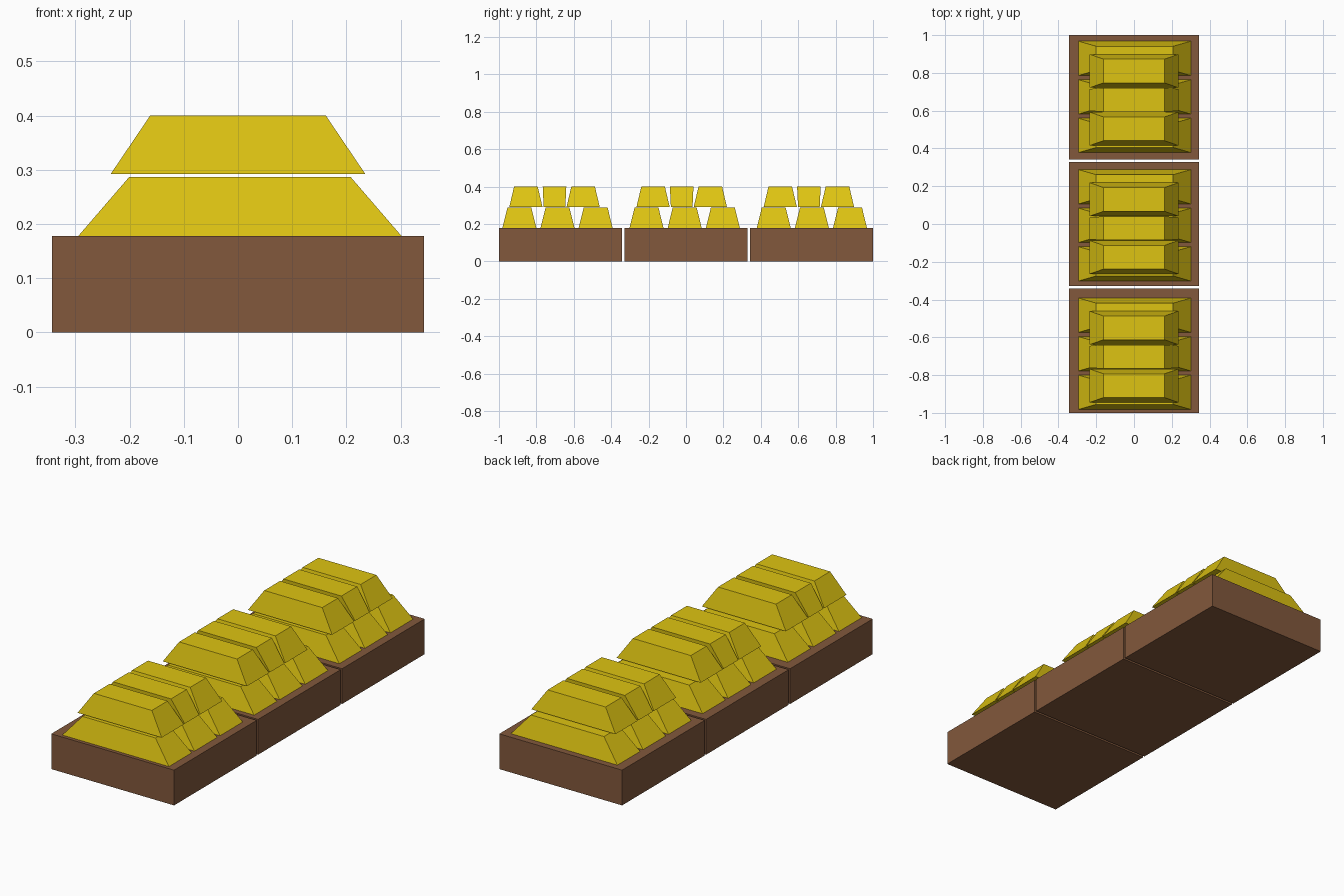
import bpy

if "Cube" in bpy.data.objects:
    bpy.data.objects.remove(bpy.data.objects["Cube"])


def material(name, rgb):
    m = bpy.data.materials.new(name)
    m.diffuse_color = (*rgb, 1)
    m.use_nodes = True
    m.node_tree.nodes["Principled BSDF"].inputs["Base Color"].default_value = m.diffuse_color
    return m


gold = material("gold", (0.73, 0.55, 0.006))
brown = material("brown_wood", (0.223, 0.098, 0.045))


def frustum(name, centre, base, top, z0, z1, mat):
    """Tapered block: base and top are (half x, half y)."""
    cx, cy = centre
    verts = [(cx + sx * hx, cy + sy * hy, z)
             for (hx, hy), z in ((base, z0), (top, z1))
             for sx, sy in ((-1, -1), (1, -1), (1, 1), (-1, 1))]
    faces = [(3, 2, 1, 0), (4, 5, 6, 7)]
    faces += [(i, (i + 1) % 4, (i + 1) % 4 + 4, i + 4) for i in range(4)]
    mesh = bpy.data.meshes.new(name)
    mesh.from_pydata(verts, [], faces)
    mesh.materials.append(mat)
    obj = bpy.data.objects.new(name, mesh)
    bpy.context.collection.objects.link(obj)
    return obj


for k in (-1, 0, 1):
    # Wooden base block
    size = (0.343, 0.3295)
    frustum(f"wooden_base_{k + 2}", (0, 0.6705 * k), size, size, 0, 0.178, brown)

    stack_y = -0.007 + 0.68 * k
    for i in (-1, 0, 1):
        # Lower row of gold bars
        frustum(f"lower_bar_{k + 2}_{i + 2}", (0.0035, stack_y + 0.204 * i),
                (0.298, 0.091), (0.204, 0.064), 0.178, 0.287, gold)
        # Upper row: the middle bar is wedged, slightly narrower at its base
        base_y = 0.058 if i == 0 else 0.0885
        frustum(f"upper_bar_{k + 2}_{i + 2}", (0, stack_y - 0.016 + 0.153 * i),
                (0.235, base_y), (0.162, 0.063), 0.292, 0.40, gold)
